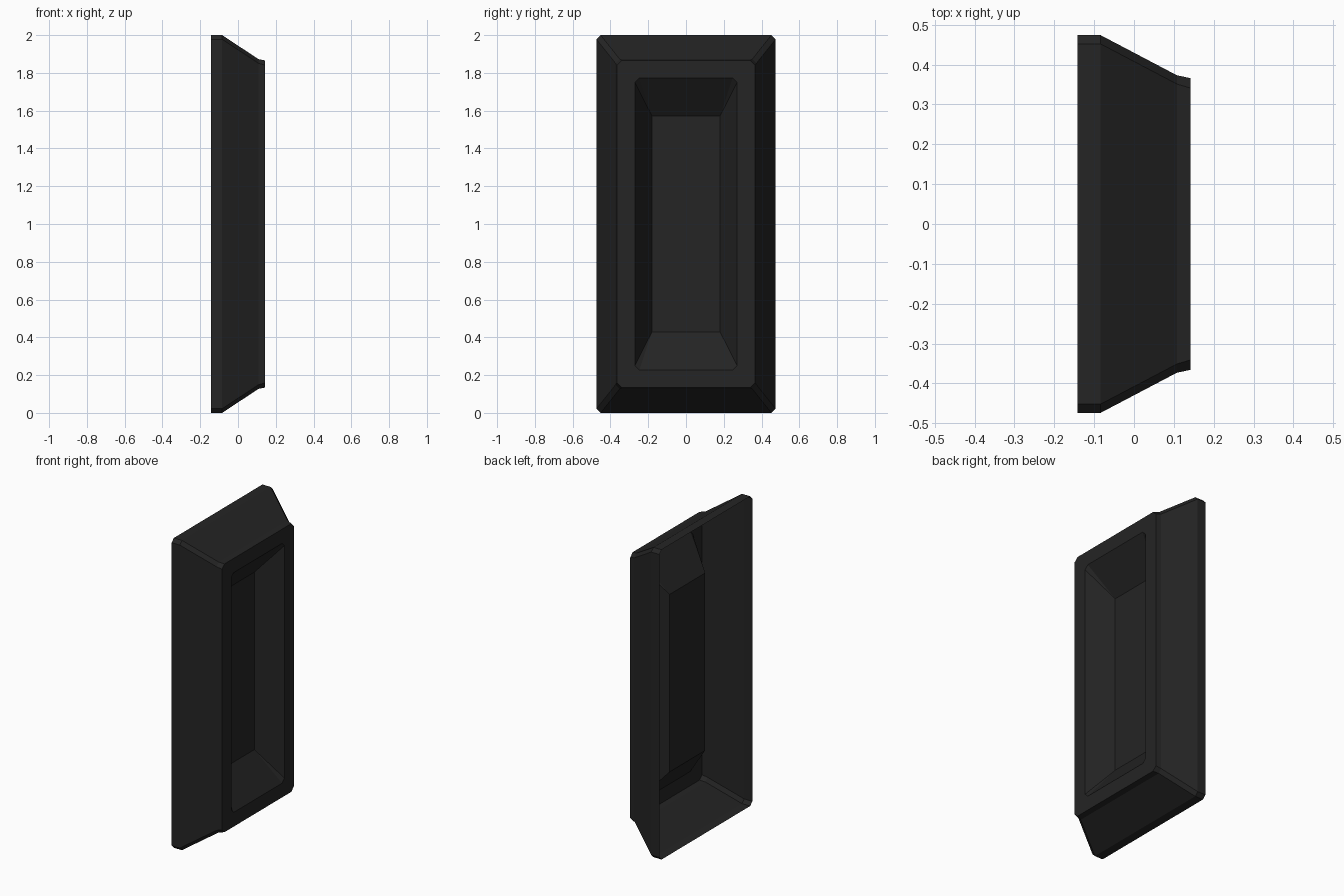
import bpy, bmesh

if "Cube" in bpy.data.objects:
    bpy.data.objects.remove(bpy.data.objects["Cube"])

# Material: one matte near-black
mat = bpy.data.materials.new("charcoal_black")
mat.diffuse_color = (0.018, 0.018, 0.018, 1.0)
mat.use_nodes = True
mat.node_tree.nodes["Principled BSDF"].inputs["Base Color"].default_value = mat.diffuse_color

# Section rings from the open back edge to the recess floor:
# (x, half width in y, half height in z, corner chamfer)
SECTIONS = [
    (-0.142, 0.474, 1.000, 0.022),   # back edge
    (-0.084, 0.474, 1.000, 0.022),   # end of straight skirt
    (0.108, 0.373, 0.873, 0.022),    # end of sloped side
    (0.142, 0.366, 0.866, 0.025),    # front frame, outer edge
    (0.142, 0.271, 0.774, 0.024),    # front frame, inner edge
    (-0.010, 0.181, 0.573, 0.0),     # recess floor, sharp corners
]


def ring(bm, x, hy, hz, c):
    """Chamfered rectangle, counter-clockwise seen from +x, in corner pairs."""
    pts = []
    for sy, sz, flip in ((1, 1, False), (-1, 1, True), (-1, -1, False), (1, -1, True)):
        pair = [(sy * hy, sz * (hz - c)), (sy * (hy - c), sz * hz)]
        if flip:
            pair.reverse()
        pts += pair
    return [bm.verts.new((x, y, z + 1.0)) for y, z in pts]


# Panel shell: skirt, slopes, frame and recess joined in one open surface
bm = bmesh.new()
rings = [ring(bm, *s) for s in SECTIONS]
for a, b in zip(rings, rings[1:]):
    for i in range(8):
        j = (i + 1) % 8
        bm.faces.new((a[i], a[j], b[j], b[i]))
bm.faces.new(rings[-1])

# Collapse the doubled corners of the recess floor into sharp ones
bmesh.ops.remove_doubles(bm, verts=bm.verts[:], dist=0.0005)

mesh = bpy.data.meshes.new("recessed_panel")
bm.to_mesh(mesh)
bm.free()
mesh.materials.append(mat)
panel = bpy.data.objects.new("recessed_panel", mesh)
bpy.context.collection.objects.link(panel)
